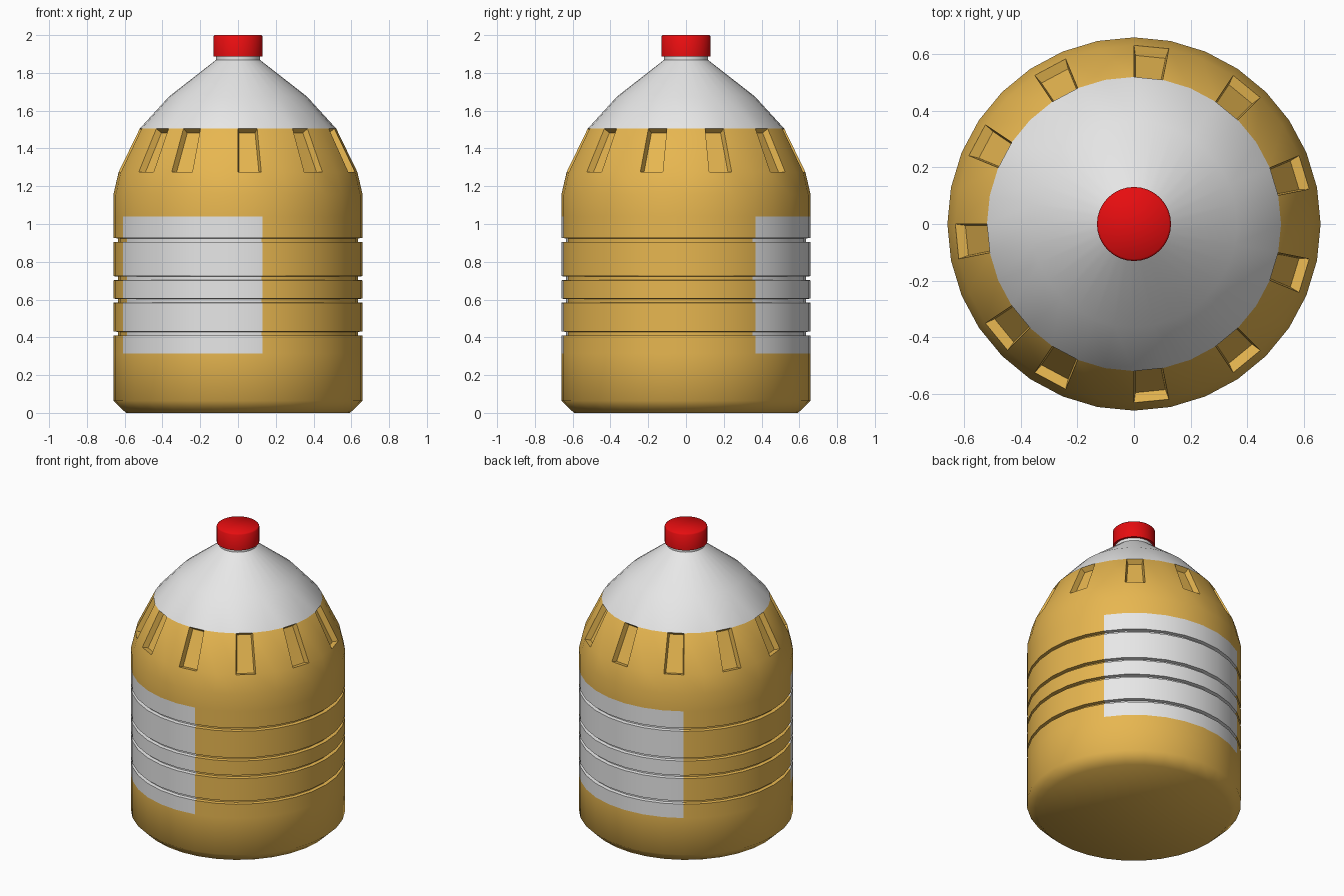
import bpy, bmesh, math

SEG = 32
STEP = 2 * math.pi / SEG

if "Cube" in bpy.data.objects:
    bpy.data.objects.remove(bpy.data.objects["Cube"], do_unlink=True)


def make_material(name, rgb):
    mat = bpy.data.materials.new(name)
    mat.use_nodes = True
    mat.diffuse_color = (*rgb, 1)
    mat.node_tree.nodes["Principled BSDF"].inputs["Base Color"].default_value = (*rgb, 1)
    return mat


yellow = make_material("golden yellow", (0.8, 0.47, 0.08))
white = make_material("white", (0.8, 0.8, 0.8))
red = make_material("red", (0.8, 0.004, 0.005))


def lathe(name, profile, materials, paint=None, dents=None):
    """Revolve (radius, height) points; paint picks a slot, dents picks sunken faces."""
    bm = bmesh.new()
    rings = [[bm.verts.new((r * math.sin(k * STEP), r * math.cos(k * STEP), z))
              for k in range(SEG)] for r, z in profile]
    sunken = []
    for row in range(len(rings) - 1):
        low, high = rings[row], rings[row + 1]
        mid = (profile[row][1] + profile[row + 1][1]) / 2
        for k in range(SEG):
            n = (k + 1) % SEG
            face = bm.faces.new((low[k], high[k], high[n], low[n]))
            if paint:
                face.material_index = paint(mid, k)
            if dents and dents(mid, k):
                sunken.append(face)
    bm.faces.new(rings[0])
    top = bm.faces.new(rings[-1][::-1])
    if paint:
        top.material_index = paint(profile[-1][1], 0)
    bm.normal_update()
    if sunken:
        bmesh.ops.inset_individual(bm, faces=sunken, thickness=0.012, depth=-0.035)
    bmesh.ops.recalc_face_normals(bm, faces=bm.faces)
    mesh = bpy.data.meshes.new(name)
    bm.to_mesh(mesh)
    bm.free()
    for mat in materials:
        mesh.materials.append(mat)
    obj = bpy.data.objects.new(name, mesh)
    bpy.context.collection.objects.link(obj)
    bpy.ops.object.select_all(action="DESELECT")
    obj.select_set(True)
    bpy.context.view_layer.objects.active = obj
    bpy.ops.object.shade_smooth_by_angle(angle=math.radians(50))
    return obj


# Bottle: chamfered base, four ring grooves, label edges, shoulder and neck
R = 0.66
LABEL_LOW, LABEL_HIGH = 0.315, 1.04
DENT_LOW, DENT_HIGH = 1.275, 1.505
profile = [(0.593, 0), (R, 0.064), (R, LABEL_LOW)]
for z in (0.42, 0.594, 0.713, 0.915):
    profile += [(R, z - 0.011), (R - 0.024, z - 0.009),
                (R - 0.024, z + 0.009), (R, z + 0.011)]
profile += [(R, LABEL_HIGH), (R, 1.155), (0.632, DENT_LOW), (0.52, DENT_HIGH),
            (0.365, 1.675), (0.117, 1.868), (0.117, 1.9)]

front_label = set(range(15, 22))
back_label = {k % SEG for k in range(-3, 5)}
dent_columns = {0, 3, 6, 9, 12, 15, 18, 20, 23, 26, 29}


def bottle_paint(z, k):
    on_label = LABEL_LOW < z < LABEL_HIGH and k in front_label | back_label
    return 1 if on_label or z > DENT_HIGH else 0


def bottle_dents(z, k):
    return DENT_LOW < z < DENT_HIGH and k in dent_columns


lathe("bottle", profile, [yellow, white], bottle_paint, bottle_dents)

# Screw cap
lathe("cap", [(0.131, 1.887), (0.131, 1.992), (0.124, 2.0)], [red])
